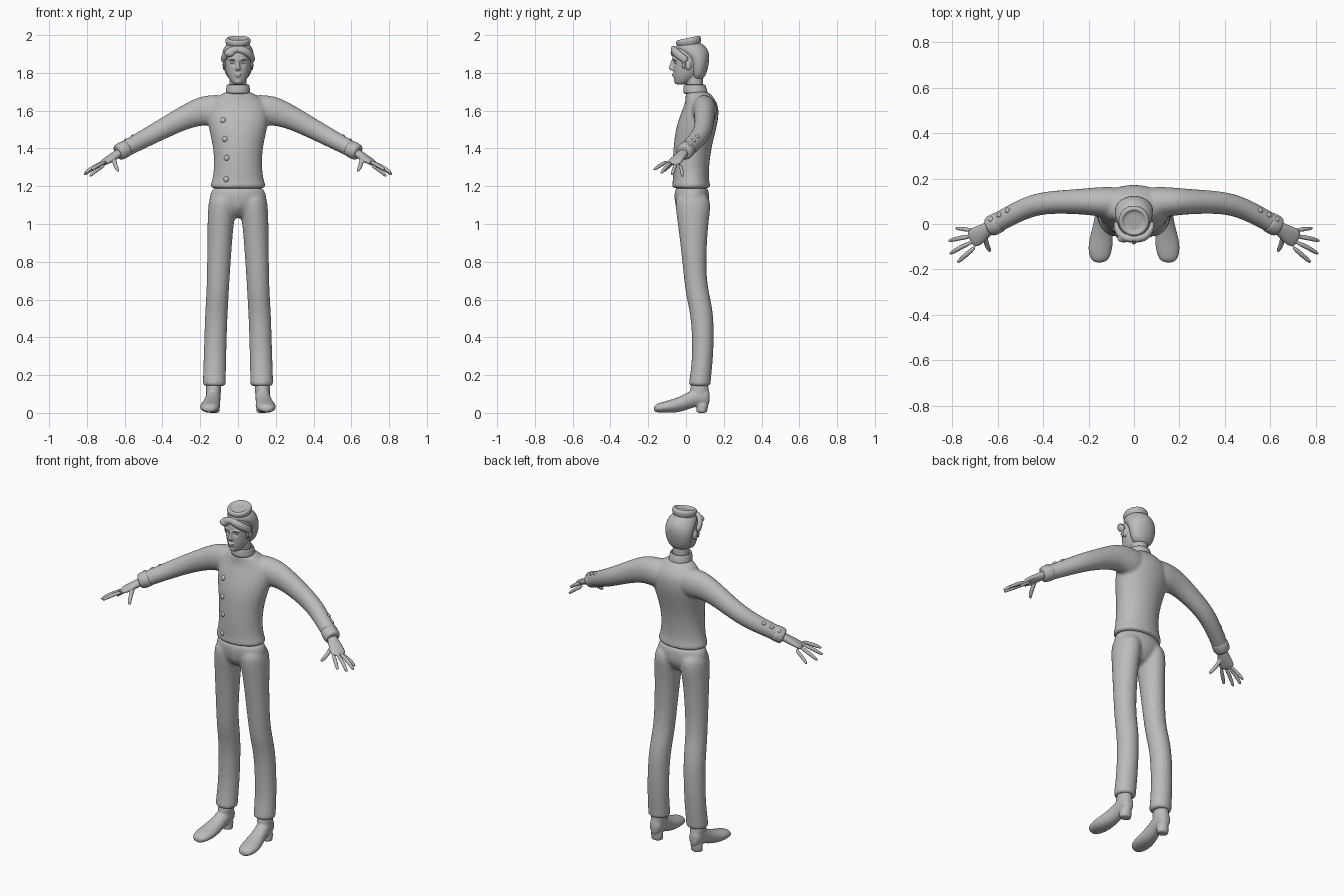
import bpy, bmesh, math
from mathutils import Vector, Matrix

grey = bpy.data.materials.new("plain grey")
grey.diffuse_color = (0.5, 0.5, 0.5, 1)


def loft(bm, rings, side=1, n=20):
    """Closed skin through rings of (centre, u axis, v axis)."""
    loops = []
    for c, u, v in rings:
        loop = []
        for i in range(n):
            a = 2 * math.pi * i / n
            p = Vector(c) + Vector(u) * math.cos(a) + Vector(v) * math.sin(a)
            loop.append(bm.verts.new((p.x * side, p.y, p.z)))
        loops.append(loop)
    for a, b in zip(loops, loops[1:]):
        for i in range(n):
            j = (i + 1) % n
            bm.faces.new((a[i], a[j], b[j], b[i]))
    bm.faces.new(loops[0])
    bm.faces.new(loops[-1])


def level(z, cx, rx, yf, yb):
    """Horizontal oval ring with given front and back."""
    return (cx, (yf + yb) / 2, z), (rx, 0, 0), (0, (yb - yf) / 2, 0)


def ovals(bm, rows, side=1):
    loft(bm, [level(*r) for r in rows], side)


def tube(bm, rows, side=1, n=16):
    """Limb through rows of (point, horizontal radius, vertical radius)."""
    pts = [Vector(r[0]) for r in rows]
    rings = []
    for i, (p, ru, rv) in enumerate(rows):
        t = (pts[min(i + 1, len(pts) - 1)] - pts[max(i - 1, 0)]).normalized()
        u = t.cross(Vector((0, 0, 1))).normalized()
        rings.append((p, u * ru, t.cross(u) * rv))
    loft(bm, rings, side, n)


def ball(bm, c, r):
    bmesh.ops.create_uvsphere(bm, u_segments=16, v_segments=10, radius=1,
                              matrix=Matrix.Translation(c) @ Matrix.Diagonal((*r, 1)))


def finish(bm, name, sub=1, voxel=0, smooth=0):
    """Turn a bmesh into a finished smooth object; voxel blends overlapping pieces."""
    bmesh.ops.recalc_face_normals(bm, faces=bm.faces)
    me = bpy.data.meshes.new(name)
    bm.to_mesh(me)
    bm.free()
    ob = bpy.data.objects.new(name, me)
    bpy.context.collection.objects.link(ob)
    if sub:
        ob.modifiers.new("round", 'SUBSURF').levels = sub
    if voxel:
        m = ob.modifiers.new("blend", 'REMESH')
        m.mode, m.voxel_size = 'VOXEL', voxel
    if smooth:
        m = ob.modifiers.new("relax", 'SMOOTH')
        m.factor, m.iterations = 0.5, smooth
    dg = bpy.context.evaluated_depsgraph_get()
    done = bpy.data.meshes.new_from_object(ob.evaluated_get(dg))
    ob.modifiers.clear()
    ob.data = done
    done.name = name
    done.materials.clear()
    done.materials.append(grey)
    done.shade_smooth()
    return ob


SIDES = (1, -1)

# jacket: body and both sleeves blended
bm = bmesh.new()
ovals(bm, [(1.187, 0, .135, -.062, .118), (1.192, 0, .146, -.073, .128), (1.21, 0, .148, -.075, .13),
           (1.228, 0, .138, -.07, .122), (1.30, 0, .127, -.073, .122), (1.40, 0, .131, -.068, .135),
           (1.48, 0, .150, -.06, .155), (1.55, 0, .165, -.042, .172), (1.61, 0, .165, -.018, .175),
           (1.65, 0, .145, -.003, .162), (1.685, 0, .092, -.003, .135), (1.705, 0, .06, 0, .11)])
for s in SIDES:
    tube(bm, [((.04, .09, 1.60), .07, .08), ((.12, .097, 1.60), .07, .088), ((.20, .099, 1.60), .06, .078),
              ((.30, .098, 1.556), .053, .061), ((.43, .092, 1.487), .05, .053), ((.53, .045, 1.433), .046, .047),
              ((.60, .006, 1.396), .044, .043), ((.634, -.012, 1.378), .045, .043),
              ((.638, -.014, 1.376), .038, .036)], s)
jacket = finish(bm, "jacket", 2, .009, 3)

# sleeve cuff bands
bm = bmesh.new()
for s in SIDES:
    tube(bm, [((.585, .014, 1.404), .043, .042), ((.592, .010, 1.400), .047, .046),
              ((.632, -.011, 1.379), .048, .046), ((.638, -.014, 1.376), .04, .039)], s)
finish(bm, "sleeve_cuffs", 1)

# standing collar
bm = bmesh.new()
ovals(bm, [(1.685, 0, .067, -.016, .118), (1.70, 0, .066, -.016, .115), (1.725, 0, .062, -.014, .108),
           (1.738, 0, .06, -.012, .104), (1.738, 0, .052, -.004, .096), (1.715, 0, .05, 0, .094)])
finish(bm, "collar", 1)

# buttons seated on the jacket surface
bm = bmesh.new()


def button(origin, direction, r):
    hit, loc, nor, _ = jacket.ray_cast(Vector(origin), Vector(direction))
    if hit:
        m = Matrix.Translation(loc) @ nor.to_track_quat('Z', 'Y').to_matrix().to_4x4()
        bmesh.ops.create_uvsphere(bm, u_segments=12, v_segments=8, radius=1,
                                  matrix=m @ Matrix.Diagonal((r, r, r * .6, 1)))


for x, z in ((-.08, 1.55), (-.07, 1.45), (-.06, 1.35), (-.063, 1.237)):
    button((x, -1, z), (0, 1, 0), .015)
for s in SIDES:
    for x, y, z in ((.545, .035, 1.425), (.582, .015, 1.405), (.618, -.003, 1.386)):
        d = Vector((.25 * s, .5, .75)).normalized()
        button(Vector((x * s, y, z)) + d * .3, -d, .012)
finish(bm, "buttons", 0)

# trousers: hips and legs blended
bm = bmesh.new()
ovals(bm, [(1.21, 0, .135, -.06, .118), (1.15, 0, .152, -.062, .125), (1.10, 0, .155, -.056, .125),
           (1.06, 0, .12, -.035, .10), (1.03, 0, .07, 0, .075)])
for s in SIDES:
    ovals(bm, [(1.17, .078, .07, -.055, .12), (1.09, .083, .077, -.058, .134), (1.0, .093, .069, -.043, .117),
               (.8, .101, .063, -.02, .106), (.68, .106, .060, -.008, .113), (.6, .110, .060, .004, .131),
               (.5, .116, .060, .028, .149), (.3, .122, .060, .035, .146), (.18, .125, .061, .018, .132),
               (.148, .125, .062, .013, .132), (.142, .125, .056, .02, .125)], s)
tube(bm, [((0.008, -.058, 1.17), .008, .006), ((0.008, -.056, 1.12), .008, .006),
          ((.004, -.045, 1.07), .006, .006)])  # fly fold
finish(bm, "trousers", 2, .009, 3)

# shoes with ankles and heels
bm = bmesh.new()
for s in SIDES:
    loft(bm, [((cx, y, (a + b) / 2), (rx, 0, 0), (0, 0, (b - a) / 2)) for y, cx, rx, a, b in
              ((-.170, .152, .018, .008, .034), (-.158, .151, .042, .002, .048), (-.11, .149, .055, 0, .062),
               (-.06, .144, .052, 0, .076), (-.01, .138, .044, .01, .096), (.03, .133, .040, .026, .122),
               (.07, .130, .040, .036, .140), (.11, .130, .036, .036, .135), (.126, .130, .02, .045, .12))], s)
    ovals(bm, [(.06, .130, .036, .03, .12), (.11, .130, .040, .018, .122), (.17, .128, .043, .025, .12)], s)
    ovals(bm, [(0, .131, .03, .058, .108), (.004, .131, .034, .055, .112),
               (.03, .131, .034, .055, .117), (.06, .130, .035, .05, .12)], s)
finish(bm, "shoes", 2, .006, 2)

# hands: palm, four fingers and thumb
bm = bmesh.new()
FINGERS = (((.70, -.030, 1.315), (.752, -.022, 1.283), (.787, -.018, 1.250), .0105),
           ((.71, -.053, 1.322), (.770, -.062, 1.295), (.817, -.075, 1.258), .0115),
           ((.71, -.078, 1.328), (.768, -.105, 1.302), (.813, -.133, 1.268), .0115),
           ((.695, -.098, 1.332), (.742, -.138, 1.310), (.778, -.170, 1.286), .0115),
           ((.655, -.045, 1.350), (.652, -.085, 1.312), (.632, -.122, 1.278), .0125))
for s in SIDES:
    tube(bm, [((.61, .0, 1.39), .028, .024), ((.645, -.022, 1.366), .030, .022),
              ((.675, -.043, 1.347), .040, .020), ((.705, -.062, 1.328), .045, .016),
              ((.722, -.070, 1.318), .034, .011)], s)
    for a, b, c, r in FINGERS:
        a, b, c = Vector(a), Vector(b), Vector(c)
        tube(bm, [(a, r, r), (b, r, r), (b.lerp(c, .75), r * .85, r * .85), (c, r * .5, r * .5)], s, 10)
finish(bm, "hands", 1, .0045, 2)

# neck and head with nose, lips, brows and ears
bm = bmesh.new()
ovals(bm, [(1.69, 0, .048, .005, .095), (1.75, 0, .047, .0, .09), (1.82, 0, .047, .0, .09)])
ovals(bm, [(1.737, 0, .018, -.048, -.012), (1.745, 0, .032, -.058, .01), (1.765, 0, .046, -.064, .05),
           (1.79, 0, .060, -.067, .075), (1.83, 0, .069, -.070, .095), (1.87, 0, .073, -.073, .105),
           (1.91, 0, .071, -.072, .10), (1.95, 0, .05, -.045, .08)])
ovals(bm, [(1.875, 0, .007, -.077, -.05), (1.85, 0, .008, -.083, -.05), (1.828, 0, .012, -.094, -.05),
           (1.817, 0, .016, -.088, -.05), (1.812, 0, .012, -.076, -.05)])
ball(bm, (0, -.066, 1.792), (.018, .009, .005))
ball(bm, (0, -.065, 1.783), (.015, .009, .005))
ball(bm, (0, -.050, 1.755), (.018, .014, .014))
for s in SIDES:
    tube(bm, [((.010, -.069, 1.869), .006, .005), ((.030, -.068, 1.874), .007, .005),
              ((.052, -.052, 1.868), .006, .004)], s, 8)
    ball(bm, (.073 * s, .012, 1.84), (.009, .017, .026))
head = finish(bm, "head", 1, .004, 2)
for v in head.data.vertices:  # eye sockets
    for s in SIDES:
        d = (v.co - Vector((.028 * s, -.066, 1.853))).length
        v.co.y += .011 * math.exp(-(d / .013) ** 2)
bm = bmesh.new()
for s in SIDES:
    ball(bm, (.028 * s, -.050, 1.853), (.012, .010, .007))
finish(bm, "eyes", 0)

# hair: back mass, swept fringe and sideburns
bm = bmesh.new()
ovals(bm, [(1.762, 0, .04, .035, .085), (1.785, 0, .066, .025, .105), (1.83, 0, .080, .02, .119),
           (1.88, 0, .086, .008, .126), (1.915, 0, .084, -.045, .122), (1.945, 0, .07, -.055, .102),
           (1.965, 0, .045, -.035, .07)])
for s in SIDES:
    tube(bm, [((-.010, -.064, 1.930), .016, .020), ((.028, -.068, 1.922), .017, .022),
              ((.058, -.052, 1.905), .018, .023), ((.078, -.018, 1.878), .014, .022),
              ((.080, .010, 1.862), .01, .018)], s)
    ball(bm, (.072 * s, -.012, 1.845), (.007, .010, .030))
ball(bm, (-.045, -.066, 1.905), (.030, .016, .020))
finish(bm, "hair", 1, .005, 2)

# small round cap, tipped forward, with a dished top
tilt = math.radians(12)
axis = Vector((0, -math.sin(tilt), math.cos(tilt)))
bm = bmesh.new()
loft(bm, [(Vector((0, .022, 1.93)) + axis * h, (r, 0, 0), (0, r * math.cos(tilt), r * math.sin(tilt)))
          for h, r in ((-.01, .045), (.0, .052), (.014, .058), (.030, .067), (.044, .069), (.053, .064),
                       (.057, .057), (.054, .050), (.047, .046), (.046, .025), (.047, .004))], 1, 32)
finish(bm, "cap", 1)
